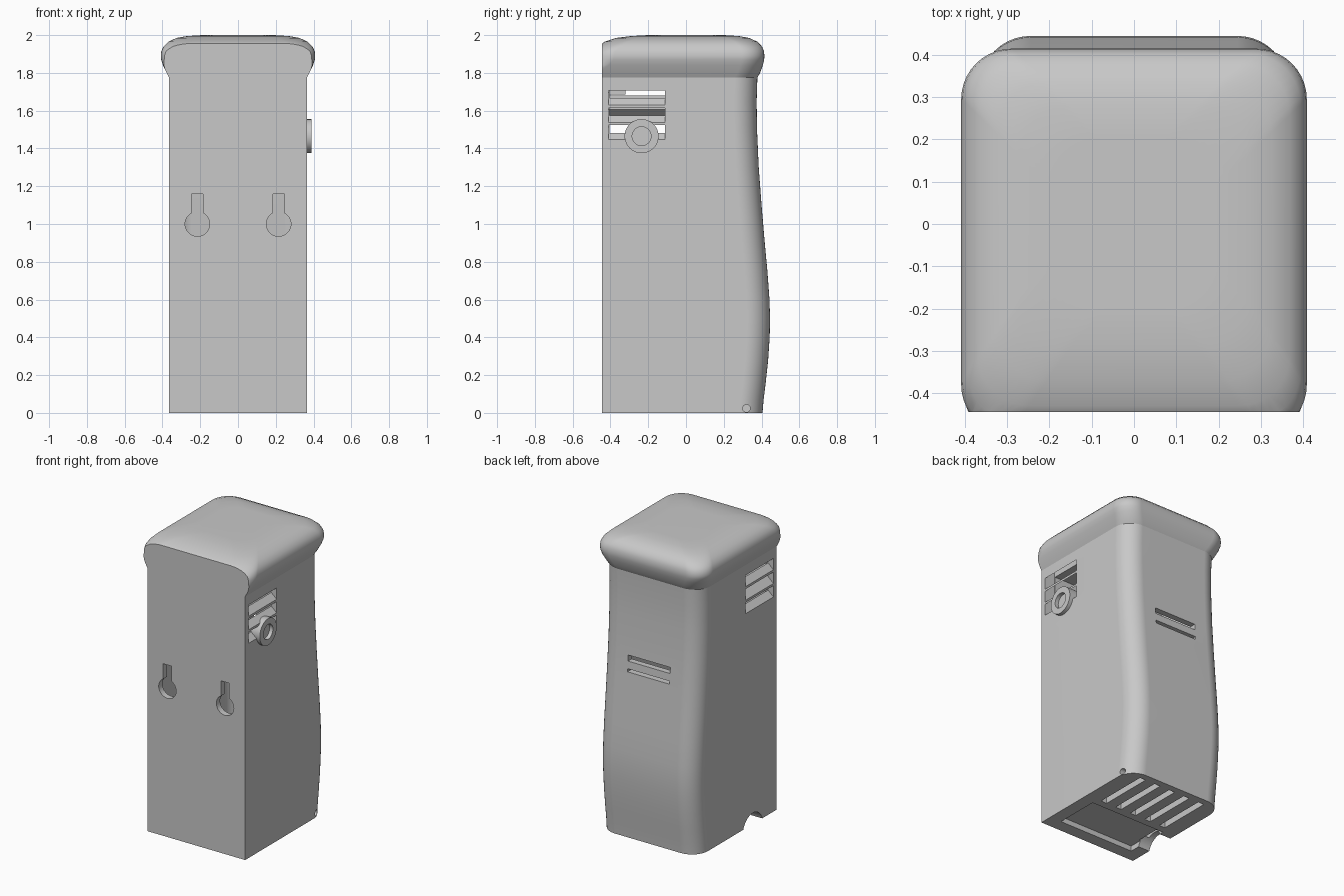
import bpy, bmesh, math
from mathutils import Matrix, Vector

cube = bpy.data.objects.get("Cube")
if cube:
    bpy.data.objects.remove(cube, do_unlink=True)

grey = bpy.data.materials.new("light grey plastic")
grey.use_nodes = True
colour = (0.58, 0.58, 0.58, 1)
grey.diffuse_color = colour
grey.node_tree.nodes["Principled BSDF"].inputs["Base Color"].default_value = colour

BACK = -0.445    # flat wall-mounting plane
SIDE = 0.365     # half width of the body
WALL = 0.04


def make(name, bm):
    bmesh.ops.recalc_face_normals(bm, faces=bm.faces)
    mesh = bpy.data.meshes.new(name)
    bm.to_mesh(mesh)
    bm.free()
    mesh.materials.append(grey)
    obj = bpy.data.objects.new(name, mesh)
    bpy.context.collection.objects.link(obj)
    return obj


def activate(obj):
    bpy.ops.object.select_all(action='DESELECT')
    obj.select_set(True)
    bpy.context.view_layer.objects.active = obj


def rounded_ring(bm, z, half, y0, y1, r, steps=10):
    corners = [(half - r, y1 - r), (r - half, y1 - r), (r - half, y0 + r), (half - r, y0 + r)]
    ring = []
    for i, (cx, cy) in enumerate(corners):
        for s in range(steps + 1):
            a = math.pi / 2 * (i + s / steps)
            ring.append(bm.verts.new((cx + r * math.cos(a), cy + r * math.sin(a), z)))
    return ring


def loft(name, sections, cut):
    """Stack rounded sections, then slice the rear off flat."""
    bm = bmesh.new()
    rings = [rounded_ring(bm, *s) for s in sections]
    for a, b in zip(rings, rings[1:]):
        for i in range(len(a)):
            j = (i + 1) % len(a)
            bm.faces.new((a[i], a[j], b[j], b[i]))
    bm.faces.new(rings[0])
    bm.faces.new(rings[-1])
    geom = bm.verts[:] + bm.edges[:] + bm.faces[:]
    bmesh.ops.bisect_plane(bm, geom=geom, plane_co=(0, cut, 0), plane_no=(0, 1, 0), clear_inner=True)
    bmesh.ops.edgeloop_fill(bm, edges=[e for e in bm.edges if e.is_boundary])
    return make(name, bm)


def box(name, x0, x1, y0, y1, z0, z1):
    bm = bmesh.new()
    bmesh.ops.create_cube(bm, size=1)
    for v in bm.verts:
        v.co = Vector(((x0 + x1) / 2 + v.co.x * (x1 - x0),
                       (y0 + y1) / 2 + v.co.y * (y1 - y0),
                       (z0 + z1) / 2 + v.co.z * (z1 - z0)))
    return make(name, bm)


def cylinder(name, axis, centre, radius, depth):
    bm = bmesh.new()
    turn = Matrix.Rotation(math.pi / 2, 4, 'Y' if axis == 'X' else 'X')
    bmesh.ops.create_cone(bm, cap_ends=True, segments=48, radius1=radius, radius2=radius,
                          depth=depth, matrix=Matrix.Translation(centre) @ turn)
    return make(name, bm)


def cut(target, cutter):
    cutter.hide_render = True
    mod = target.modifiers.new("cut", 'BOOLEAN')
    mod.operation = 'DIFFERENCE'
    mod.solver = 'EXACT'
    mod.object = cutter
    activate(target)
    bpy.ops.object.modifier_apply(modifier=mod.name)
    bpy.data.objects.remove(cutter, do_unlink=True)


def smooth(obj):
    activate(obj)
    bpy.ops.object.shade_smooth_by_angle(angle=math.radians(30))
    mod = obj.modifiers.new("even shading", 'WEIGHTED_NORMAL')
    mod.keep_sharp = True


# Body: gently bulging face, square rear corners
profile = [(0, .405), (.07, .411), (.16, .422), (.28, .435), (.4, .443), (.5, .445), (.6, .442),
           (.75, .431), (.9, .417), (1.1, .4), (1.3, .385), (1.5, .376), (1.65, .374), (1.775, .378)]
body = loft("body_shell", [(z, SIDE, -.65, y, .12) for z, y in profile], BACK)

# Hollow interior
inner = [(.06, .37)] + [(z, y - WALL) for z, y in profile[1:-1]] + [(1.74, .336)]
cut(body, loft("cavity", [(z, SIDE - WALL, -.65, y, .08) for z, y in inner], BACK + WALL))

# Sloping louvre vents on both sides
for sign in (1, -1):
    for z0 in (1.447, 1.538, 1.63):
        vent = box("vent_cutter", sign * .29, sign * .4, -.41, -.11, z0, z0 + .076)
        for v in vent.data.vertices:
            v.co.z += (SIDE - abs(v.co.x)) * 0.9
        bm = bmesh.new()
        bm.from_mesh(vent.data)
        bmesh.ops.recalc_face_normals(bm, faces=bm.faces)
        bm.to_mesh(vent.data)
        bm.free()
        cut(body, vent)

# Keyhole hangers
for x in (-.215, .215):
    cut(body, cylinder("keyhole_round", 'Y', (x, BACK, 1.0), .065, .12))
    cut(body, box("keyhole_slot", x - .031, x + .031, BACK - .06, BACK + .06, 1.0, 1.16))

# Two slits in the curved face
for z0, z1 in ((1.182, 1.222), (1.112, 1.132)):
    cut(body, box("slit_cutter", -.157, .157, .3, .5, z0, z1))

# Underside: five vent slots, hatch recess, cable notch and corner hole
for i in range(5):
    x = (i - 2) * .116
    cut(body, box("floor_slot", x - .022, x + .022, -.01, .36, -.05, .1))
cut(body, box("hatch_recess", -.28, .28, -.36, -.06, -.05, .035))
cut(body, cylinder("cable_notch", 'X', (-.34, -.19, -.03), .105, .14))
cut(body, cylinder("corner_hole", 'X', (.34, .32, .024), .02, .12))
smooth(body)

# Cushioned lid: height, half width, rear, face, corner radius
lid = loft("lid", [
    (1.775, .365, -.65, .378, .12), (1.80, .378, -.58, .392, .12), (1.84, .397, -.53, .407, .12),
    (1.87, .407, -.505, .414, .12), (1.89, .409, -.5, .415, .12), (1.915, .406, -.492, .413, .12),
    (1.94, .394, -.468, .402, .12), (1.965, .369, -.43, .378, .12), (1.985, .325, -.37, .335, .12),
    (1.995, .27, -.29, .28, .12), (2.0, .19, -.2, .2, .12)], BACK)
smooth(lid)

# Round side socket with a shallow recess
socket = cylinder("side_socket", 'X', (.355, -.235, 1.465), .09, .07)
cut(socket, cylinder("socket_recess", 'X', (.39, -.235, 1.465), .05, .05))
smooth(socket)

# Small bracket inside, behind the top vent
box("inner_bracket", -.1, .1, -.41, -.32, 1.686, 1.745)
